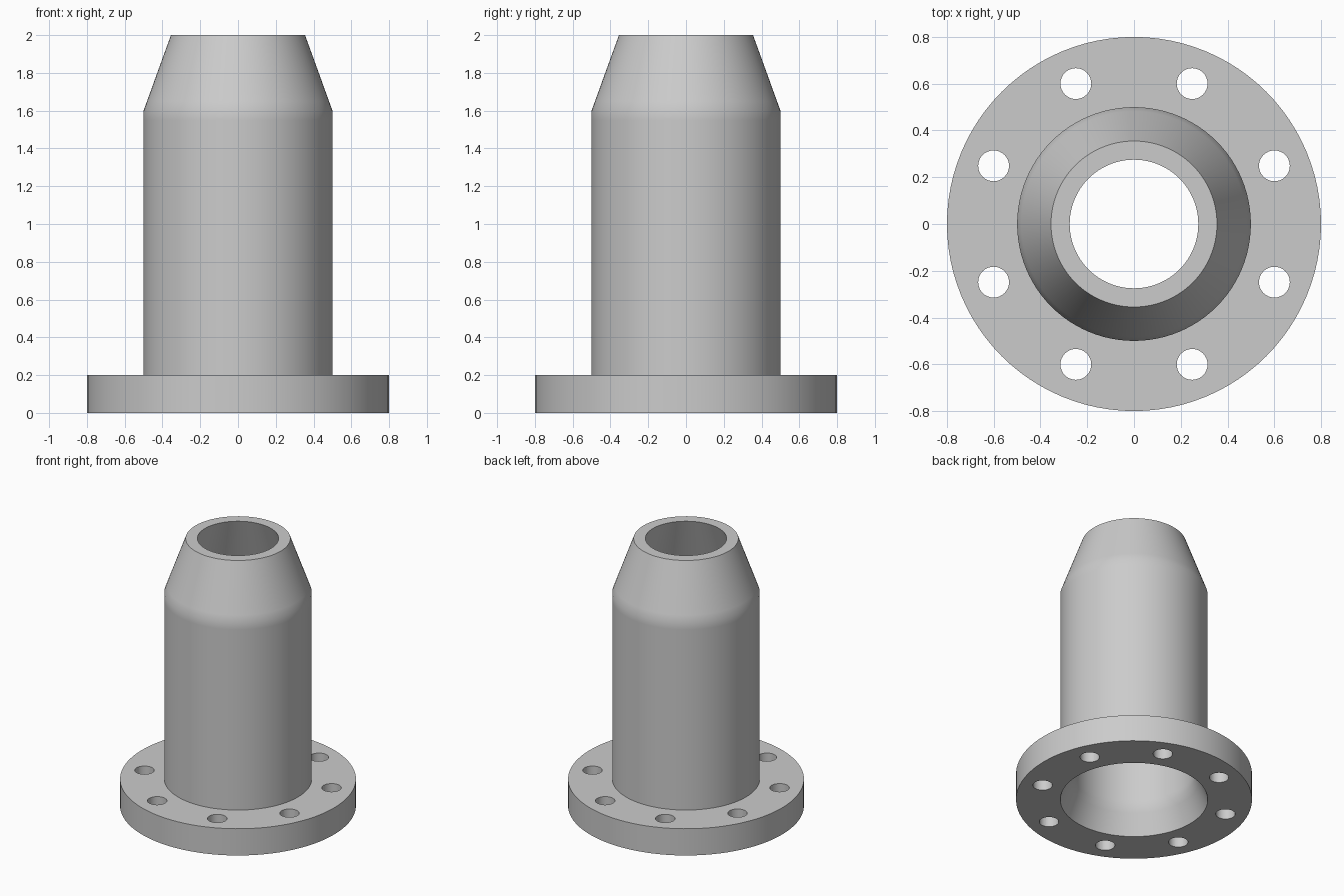
import bpy
import bmesh
from math import cos, sin, pi, radians
from mathutils import Vector

SEGMENTS = 96
HOLES = 8

default = bpy.data.objects.get("Cube")
if default:
    bpy.data.objects.remove(default, do_unlink=True)

# Single matte grey metal
grey = bpy.data.materials.new("grey metal")
grey.use_nodes = True
colour = (0.6, 0.6, 0.6, 1)
grey.diffuse_color = colour
grey.node_tree.nodes["Principled BSDF"].inputs["Base Color"].default_value = colour


def lathe(name, profile):
    """Revolve a closed (radius, height) profile around the z axis."""
    bm = bmesh.new()
    verts = [bm.verts.new((r, 0, z)) for r, z in profile]
    edges = [bm.edges.new((a, b)) for a, b in zip(verts, verts[1:] + verts[:1])]
    bmesh.ops.spin(bm, geom=verts + edges, axis=(0, 0, 1), cent=(0, 0, 0),
                   angle=2 * pi, steps=SEGMENTS, use_merge=True)
    bmesh.ops.remove_doubles(bm, verts=bm.verts, dist=1e-5)
    bmesh.ops.recalc_face_normals(bm, faces=bm.faces)
    mesh = bpy.data.meshes.new(name)
    bm.to_mesh(mesh)
    bm.free()
    mesh.materials.append(grey)
    obj = bpy.data.objects.new(name, mesh)
    bpy.context.collection.objects.link(obj)
    return obj


# Flange, tube and tapered nozzle as one hollow wall
nozzle = lathe("flanged_nozzle", [
    (0.8, 0), (0.8, 0.2), (0.5, 0.2),                # flange
    (0.5, 1.55), (0.5, 1.6), (0.482, 1.65),          # tube to taper
    (0.355, 2), (0.275, 2),                          # top rim
    (0.402, 1.65), (0.42, 1.6), (0.42, 1.55),        # tapered bore
    (0.42, 0.25), (0.42, 0.2), (0.44, 0.15), (0.5, 0),  # flared bottom opening
])

# Ring of bolt hole cutters
bm = bmesh.new()
for i in range(HOLES):
    angle = (i + 0.5) * 2 * pi / HOLES
    ring = bmesh.ops.create_cone(bm, cap_ends=True, segments=32,
                                 radius1=0.066, radius2=0.066, depth=0.4)
    bmesh.ops.translate(bm, verts=ring["verts"],
                        vec=Vector((0.65 * cos(angle), 0.65 * sin(angle), 0.1)))
cutter_mesh = bpy.data.meshes.new("bolt_hole_cutter")
bm.to_mesh(cutter_mesh)
bm.free()
cutter_mesh.materials.append(grey)
cutter = bpy.data.objects.new("bolt_hole_cutter", cutter_mesh)
cutter.hide_render = True
bpy.context.collection.objects.link(cutter)

# Cut the bolt holes and discard the cutter
bpy.ops.object.select_all(action="DESELECT")
nozzle.select_set(True)
bpy.context.view_layer.objects.active = nozzle
cut = nozzle.modifiers.new("bolt holes", "BOOLEAN")
cut.operation = "DIFFERENCE"
cut.solver = "EXACT"
cut.object = cutter
bpy.ops.object.modifier_apply(modifier=cut.name)
bpy.data.objects.remove(cutter, do_unlink=True)

bpy.ops.object.shade_smooth_by_angle(angle=radians(30))
